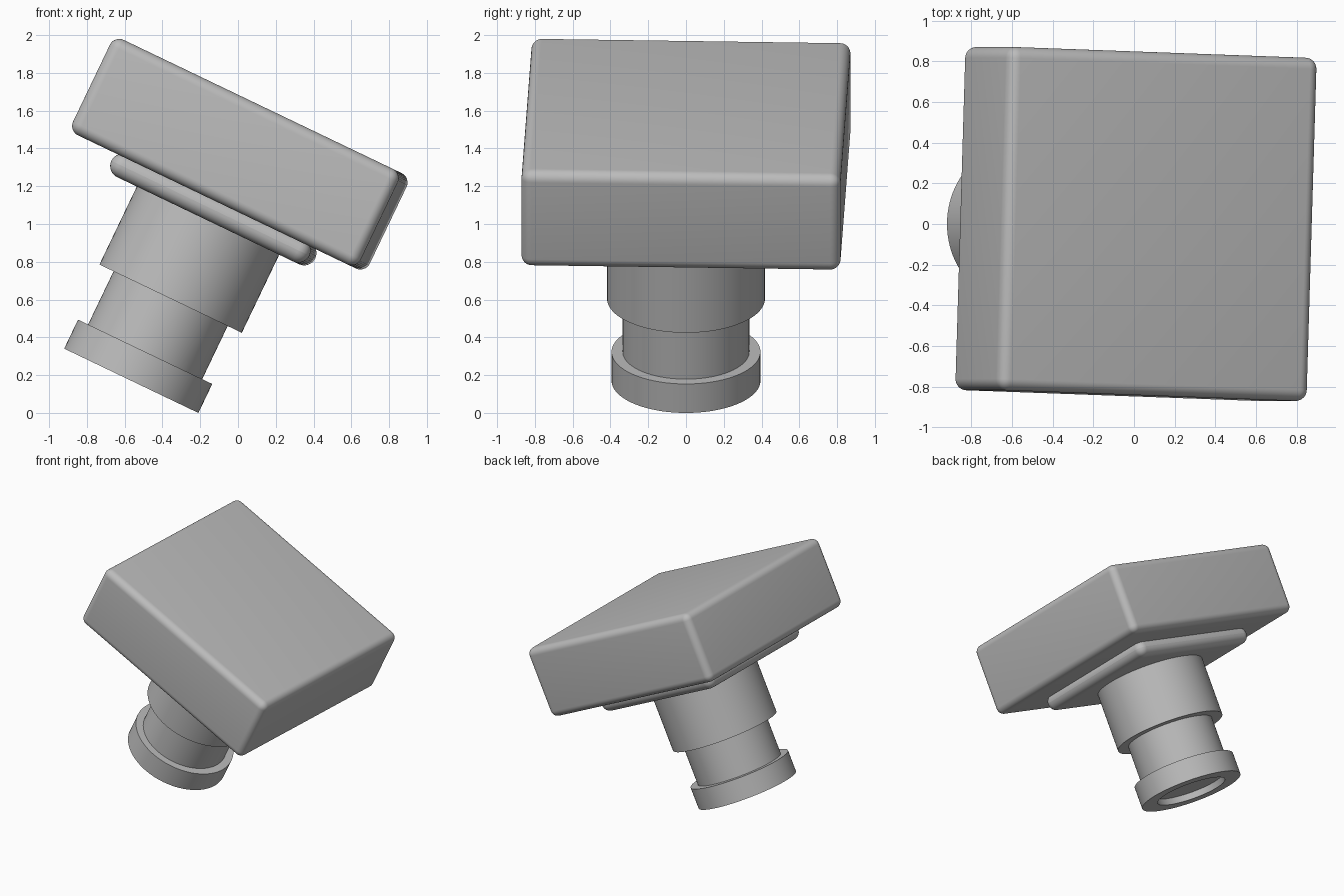
import bpy, bmesh, math
from mathutils import Matrix

cube = bpy.data.objects.get("Cube")
if cube:
    bpy.data.objects.remove(cube, do_unlink=True)

grey = bpy.data.materials.new("plain grey")
grey.use_nodes = True
color = (0.5, 0.5, 0.5, 1)
grey.diffuse_color = color
grey.node_tree.nodes["Principled BSDF"].inputs["Base Color"].default_value = color

# The whole model leans sideways about y, standing on the rim of its foot
LEAN = Matrix.Translation((-0.565, 0, 0.17)) @ Matrix.Rotation(math.radians(25.6), 4, "Y")
TWIST = Matrix.Rotation(math.radians(-1.9), 4, "Z")


def finish(name, bm, matrix):
    bmesh.ops.recalc_face_normals(bm, faces=bm.faces)
    mesh = bpy.data.meshes.new(name)
    bm.to_mesh(mesh)
    bm.free()
    mesh.materials.append(grey)
    obj = bpy.data.objects.new(name, mesh)
    bpy.context.collection.objects.link(obj)
    obj.matrix_world = matrix
    bpy.ops.object.select_all(action="DESELECT")
    obj.select_set(True)
    bpy.context.view_layer.objects.active = obj
    bpy.ops.object.shade_smooth_by_angle(angle=math.radians(30))
    return obj


def turned(name, profile, steps=96):
    """Spin an (r, z) profile that starts and ends on the axis."""
    bm = bmesh.new()
    verts = [bm.verts.new((r, 0, z)) for r, z in profile]
    edges = [bm.edges.new(pair) for pair in zip(verts, verts[1:])]
    bmesh.ops.spin(bm, geom=verts + edges, axis=(0, 0, 1), cent=(0, 0, 0),
                   angle=math.tau, steps=steps, use_duplicate=False)
    bmesh.ops.remove_doubles(bm, verts=bm.verts, dist=0.0001)
    return finish(name, bm, LEAN)


def slab(name, width, bottom, top, radius, round_sides):
    """Square block with rounded lower edges and a sharp top."""
    bm = bmesh.new()
    bmesh.ops.create_cube(bm, size=1)
    for v in bm.verts:
        v.co.x *= width
        v.co.y *= width
        v.co.z = top if v.co.z > 0 else bottom
    edges = []
    for e in bm.edges:
        ends = [v.co.z == top for v in e.verts]
        if not any(ends) or (round_sides and not all(ends)):
            edges.append(e)
    bmesh.ops.bevel(bm, geom=edges, offset=radius, offset_type="OFFSET",
                    segments=8, profile=0.5, affect="EDGES", clamp_overlap=True)
    return finish(name, bm, LEAN @ TWIST)


# Foot, neck and sleeve, with a shallow recess under the foot
turned("stem", [(0, 0.05), (0.27, 0.05), (0.27, 0), (0.394, 0), (0.394, 0.17),
                (0.335, 0.17), (0.335, 0.482), (0.418, 0.482), (0.418, 0.96), (0, 0.96)])

# Plate with rolled lower edges, and the large head block above it
slab("mounting_plate", 1.163, 0.94, 1.07, 0.11, False)
slab("head_block", 1.69, 1.05, 1.61, 0.055, True)
